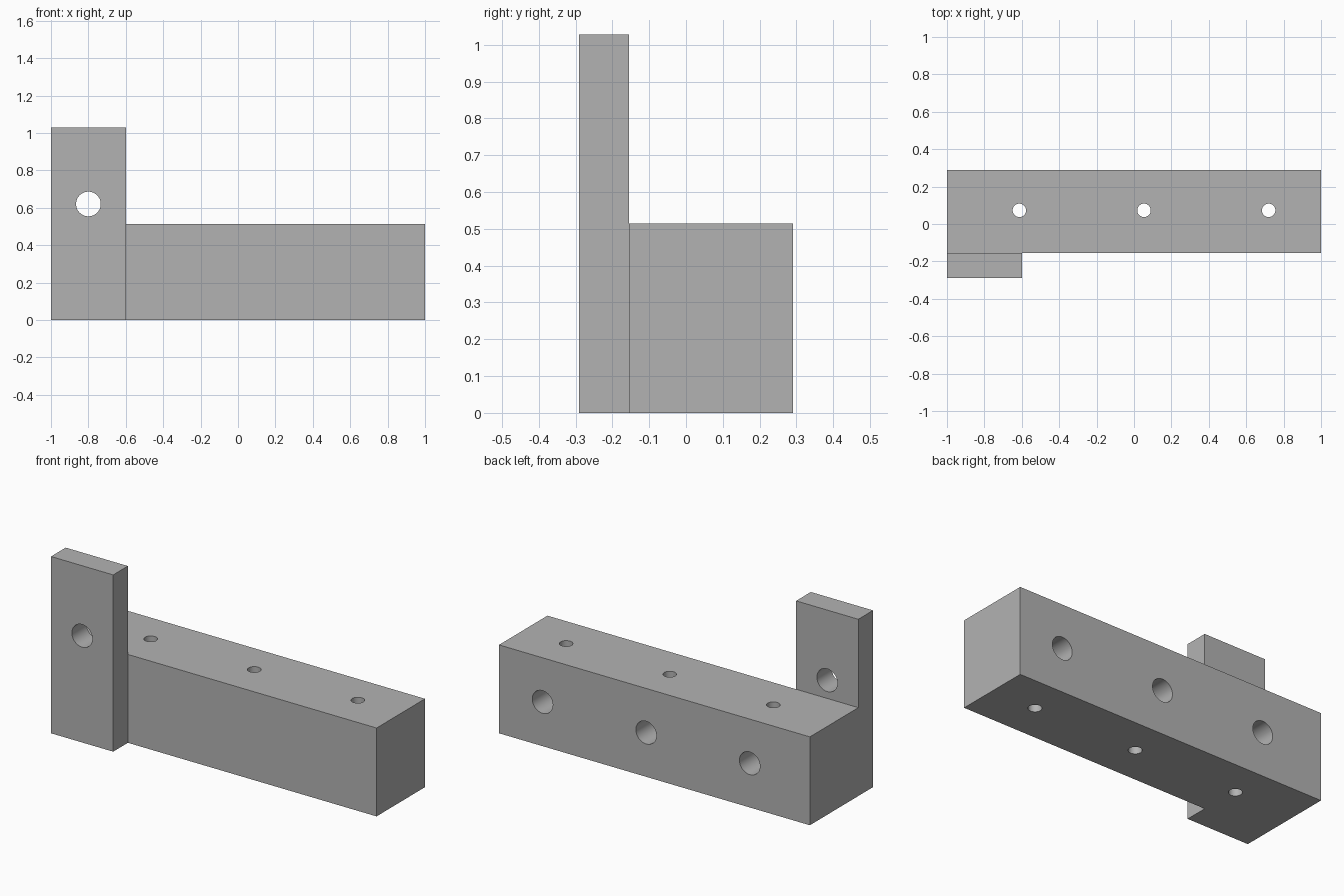
import bpy, bmesh, math
from mathutils import Vector

cube = bpy.data.objects.get("Cube")
if cube:
    bpy.data.objects.remove(cube, do_unlink=True)

FRONT, STEP, BACK = -0.29, -0.155, 0.29   # y planes
PLATE_X, BLOCK_TOP, PLATE_TOP = -0.6, 0.514, 1.028

grey = bpy.data.materials.new("plain_grey")
grey.use_nodes = True
colour = (0.45, 0.45, 0.45, 1)
grey.diffuse_color = colour
grey.node_tree.nodes["Principled BSDF"].inputs["Base Color"].default_value = colour


def raise_faces(bm, faces, height):
    new = bmesh.ops.extrude_face_region(bm, geom=faces)["geom"]
    bmesh.ops.translate(bm, vec=(0, 0, height),
                        verts=[g for g in new if isinstance(g, bmesh.types.BMVert)])
    return [g for g in new if isinstance(g, bmesh.types.BMFace)]


# Body: plan outline raised to the block top, then the plate raised further
bm = bmesh.new()
plan = [(-1, STEP), (PLATE_X, STEP), (1, STEP), (1, BACK), (-1, BACK),
        (-1, FRONT), (PLATE_X, FRONT)]
v = [bm.verts.new((x, y, 0)) for x, y in plan]
base = [bm.faces.new(v[:5]), bm.faces.new((v[5], v[6], v[1], v[0]))]
tops = raise_faces(bm, base, BLOCK_TOP)
# Keep the floor of the extruded solid
if not any(f.calc_center_median().z < 0.001 for f in bm.faces):
    bm.faces.new(v[:5])
    bm.faces.new((v[5], v[6], v[1], v[0]))
plate_top = [f for f in tops if f.calc_center_median().y < STEP]
raise_faces(bm, plate_top, PLATE_TOP - BLOCK_TOP)
bmesh.ops.delete(bm, geom=[f for f in plate_top if f.is_valid], context="FACES_ONLY")
bmesh.ops.dissolve_limit(bm, angle_limit=0.01, verts=bm.verts[:], edges=bm.edges[:])
bmesh.ops.recalc_face_normals(bm, faces=bm.faces[:])
mesh = bpy.data.meshes.new("mounting_block")
bm.to_mesh(mesh)
bm.free()
body = bpy.data.objects.new("mounting_block", mesh)
bpy.context.collection.objects.link(body)
mesh.materials.append(grey)


def drill(name, start, end, radius):
    """Cut a round hole from start to end."""
    a, b = Vector(start), Vector(end)
    bpy.ops.mesh.primitive_cylinder_add(vertices=48, radius=radius, depth=(b - a).length,
                                        location=(a + b) / 2)
    cutter = bpy.context.object
    cutter.name = name
    cutter.rotation_euler = (b - a).to_track_quat("Z", "Y").to_euler()
    cutter.data.materials.append(grey)
    mod = body.modifiers.new(name, "BOOLEAN")
    mod.operation, mod.solver, mod.object = "DIFFERENCE", "EXACT", cutter
    bpy.context.view_layer.objects.active = body
    bpy.ops.object.modifier_apply(modifier=name)
    bpy.data.objects.remove(cutter, do_unlink=True)


# Plate hole, vertical through holes and blind holes in the back
drill("plate_hole", (-0.8, FRONT - 0.1, 0.62), (-0.8, STEP + 0.1, 0.62), 0.066)
for i in range(3):
    x = -0.613 + i * 0.6665
    drill("vertical_hole", (x, 0.073, -0.1), (x, 0.073, BLOCK_TOP + 0.1), 0.036)
    drill("back_hole", (x, BACK + 0.1, 0.257), (x, BACK - 0.333, 0.257), 0.066)

# Smooth hole walls, sharp block edges
bpy.ops.object.select_all(action="DESELECT")
body.select_set(True)
bpy.context.view_layer.objects.active = body
bpy.ops.object.shade_smooth_by_angle(angle=math.radians(30))
